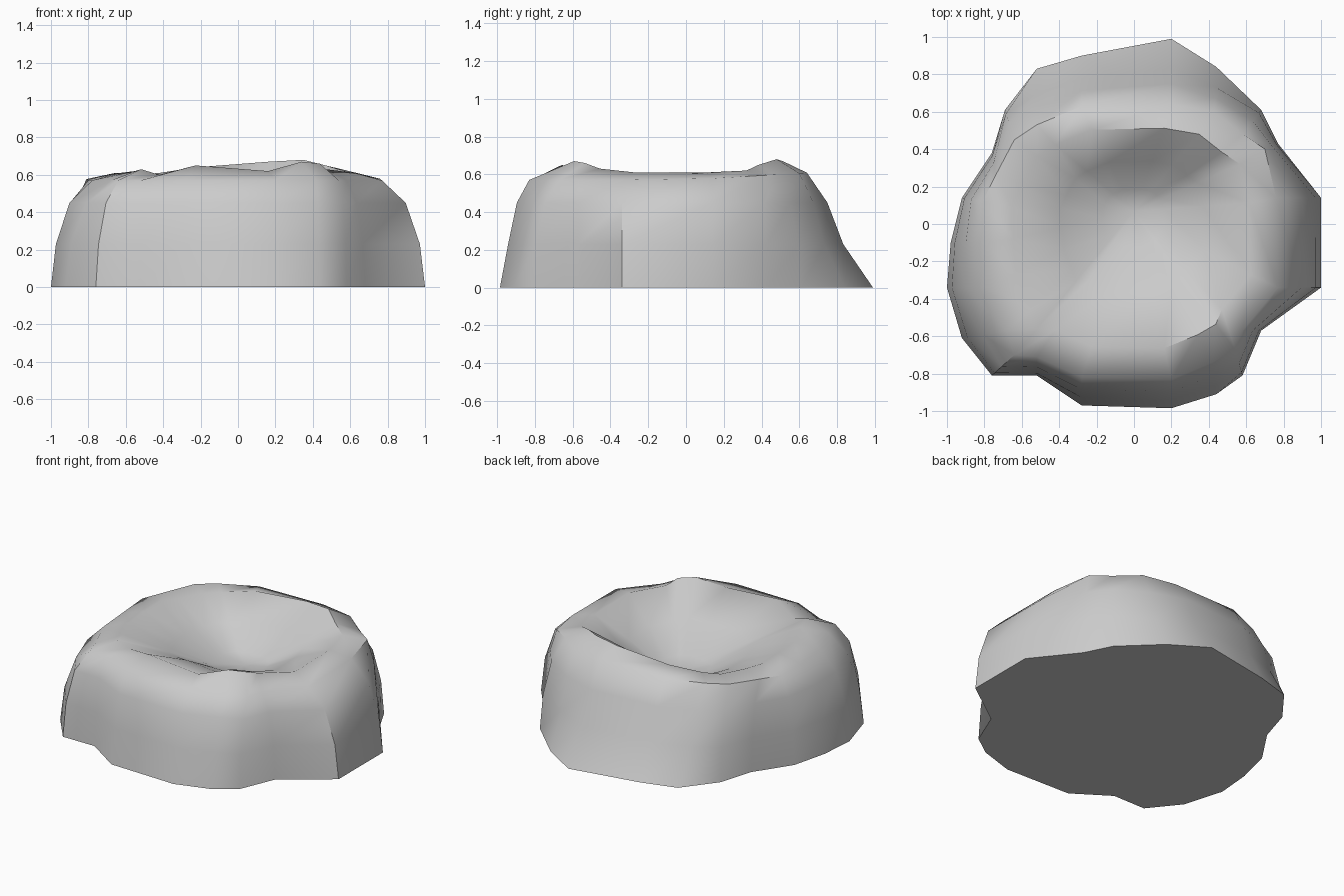
import bpy, bmesh
from mathutils import Vector

if "Cube" in bpy.data.objects:
    bpy.data.objects.remove(bpy.data.objects["Cube"])

# Footprint outline on the ground, counter-clockwise from the right
base = [(1, .14), (.77, .43), (.68, .61), (.44, .84), (.2, .99), (-.28, .90),
        (-.52, .83), (-.69, .61), (-.76, .38), (-.92, .14), (-.98, -.1),
        (-1, -.34), (-.92, -.61), (-.76, -.81), (-.52, -.81), (-.28, -.97),
        (.2, -.985), (.44, -.91), (.58, -.81), (.68, -.57), (1, -.34)]
# Matching shoulder outline where the side turns into the top
shoulder = [(.76, .14), (.70, .40), (.58, .48), (.43, .60), (.2, .64), (-.28, .63),
            (-.52, .53), (-.64, .45), (-.74, .26), (-.81, .12), (-.80, -.1),
            (-.78, -.34), (-.68, -.57), (-.64, -.70), (-.52, -.71), (-.28, -.82),
            (.2, -.83), (.42, -.74), (.54, -.67), (.58, -.57), (.77, -.34)]
# Height of the uneven rim crest
crest_z = [.61, .62, .65, .68, .67, .64, .61, .60, .60, .61, .61,
           .61, .62, .63, .60, .65, .62, .67, .66, .63, .61]

n = len(base)
low = Vector((0, .07, .36))


def side(z, steep, front, back):
    """Ring between footprint and shoulder: back slopes, front less, flanks steep."""
    ring = []
    for i, (b, s) in enumerate(zip(base, shoulder)):
        t = back if 3 <= i <= 6 else front if 15 <= i <= 17 else steep
        ring.append(Vector((*Vector(b).lerp(Vector(s), t), z)))
    return ring


# Outer side rings, then rim crest, then hollow rings
rings = [side(0, 0, 0, 0), side(.23, .12, .28, .45), side(.45, .45, .58, .69)]
top = [Vector((s[0], s[1], .57 + .06 * max(0, s[1]))) for s in shoulder]
rings.append(top)
crest = [Vector((p.x * .81, p.y * .80, z)) for p, z in zip(top, crest_z)]
rings.append(crest)
for t, drop in ((.4, .44), (.74, .9)):
    ring = [c.lerp(low, t) for c in crest]
    for p, c in zip(ring, crest):
        p.z = c.z + (low.z - c.z) * drop
    rings.append(ring)

bm = bmesh.new()
loops = [[bm.verts.new(p) for p in r] for r in rings]
for a, b in zip(loops, loops[1:]):
    for i in range(n):
        j = (i + 1) % n
        bm.faces.new((a[i], a[j], b[j], b[i]))
mid = bm.verts.new(low)
for i in range(n):
    bm.faces.new((loops[-1][i], loops[-1][(i + 1) % n], mid))
bm.faces.new(loops[0][::-1])

mesh = bpy.data.meshes.new("hollowed_stone")
bm.to_mesh(mesh)
bm.free()
stone = bpy.data.objects.new("hollowed_stone", mesh)
bpy.context.collection.objects.link(stone)
bpy.context.view_layer.objects.active = stone
stone.select_set(True)
bpy.ops.object.shade_smooth_by_angle(angle=.8)
